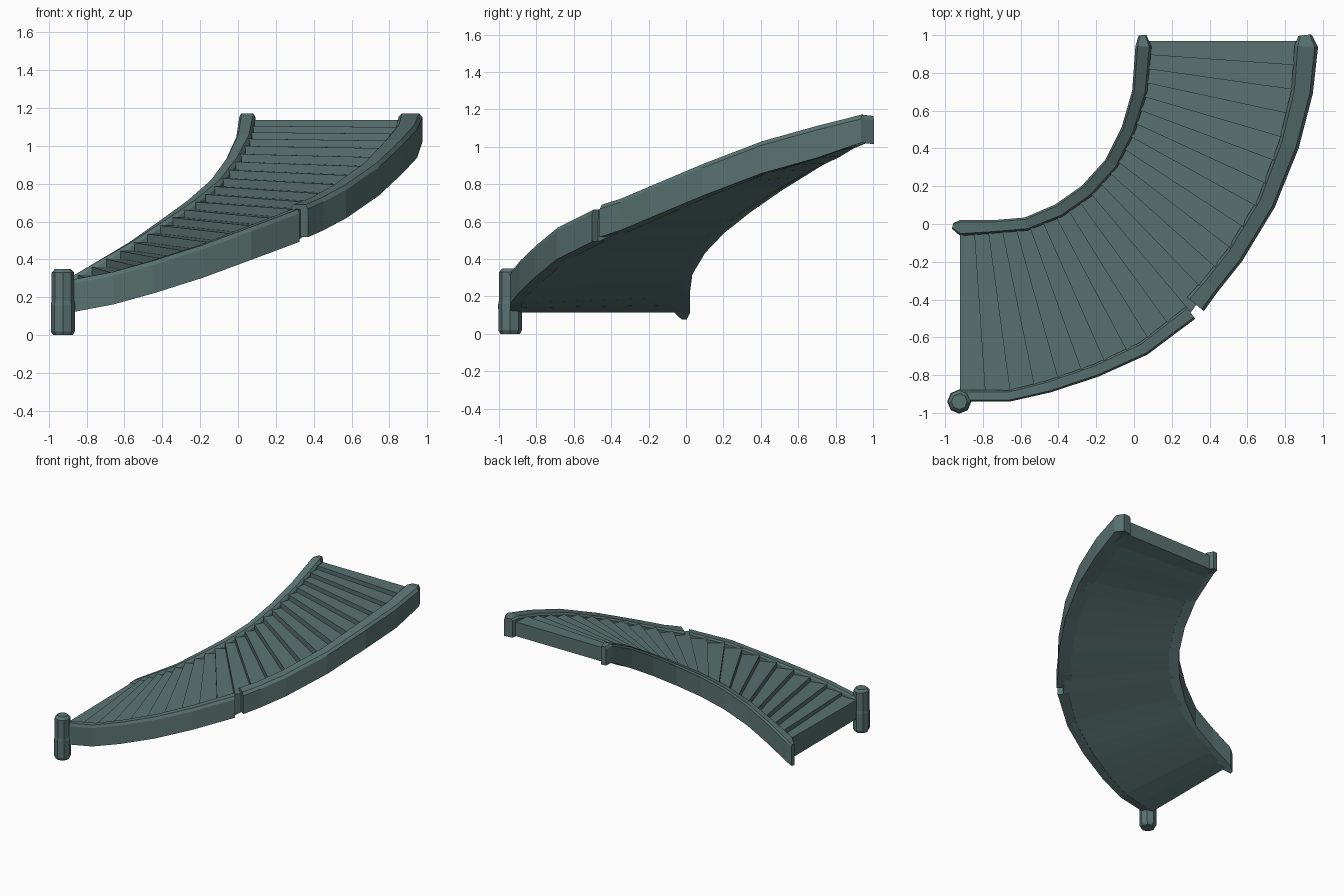
import bpy, bmesh, math
from mathutils import Vector

if "Cube" in bpy.data.objects:
    bpy.data.objects.remove(bpy.data.objects["Cube"])

mat = bpy.data.materials.new("dark teal")
mat.diffuse_color = (0.10, 0.17, 0.165, 1)
mat.use_nodes = True
mat.node_tree.nodes["Principled BSDF"].inputs["Base Color"].default_value = mat.diffuse_color


def make(name, verts, faces):
    me = bpy.data.meshes.new(name)
    me.from_pydata(verts, [], faces)
    bm = bmesh.new()
    bm.from_mesh(me)
    bmesh.ops.recalc_face_normals(bm, faces=bm.faces)
    bm.to_mesh(me)
    bm.free()
    me.materials.append(mat)
    ob = bpy.data.objects.new(name, me)
    bpy.context.collection.objects.link(ob)
    return ob


def loft(name, rings):
    """Closed skin through rings of equal point count."""
    n = len(rings[0])
    verts = [p for r in rings for p in r]
    faces = [[k * n + i, k * n + (i + 1) % n, (k + 1) * n + (i + 1) % n, (k + 1) * n + i]
             for k in range(len(rings) - 1) for i in range(n)]
    faces += [list(range(n)), list(range((len(rings) - 1) * n, len(rings) * n))]
    return make(name, verts, faces)


def stringer(name, path, depth=0.172):
    """Board swept along (x, y, top z, width); left/right upper edges lightly chamfered."""
    rings = []
    for k, (x, y, z, w) in enumerate(path):
        a, b = path[max(k - 1, 0)], path[min(k + 1, len(path) - 1)]
        t = Vector((b[0] - a[0], b[1] - a[1])).normalized()
        nx, ny = t.y, -t.x
        d = depth if z < 1.12 else 0.15
        prof = [(-.5, -d), (.5, -d), (.5, -.022), (.36, 0), (-.36, 0), (-.5, -.015)]
        rings.append([(x + nx * u * w, y + ny * u * w, z + v) for u, v in prof])
    return loft(name, rings)


# Centre lines of the side boards: x, y, top z, width
outer_low = [(-.92, -.91, .285, .06), (-.66, -.91, .335, .06), (-.45, -.86, .395, .065),
             (-.2, -.775, .475, .07), (.05, -.66, .57, .075), (.30, -.47, .665, .08)]
outer_high = [(.325, -.425, .69, .115), (.41, -.32, .725, .10), (.53, -.17, .79, .10),
              (.70, .11, .91, .10), (.82, .42, 1.03, .11), (.89, .70, 1.11, .115),
              (.912, .94, 1.172, .125), (.905, 1.0, 1.165, .07)]
inner = [(-.96, -.01, .25, .03), (-.92, -.02, .285, .085), (-.75, -.015, .385, .07),
         (-.57, 0, .49, .07), (-.4, .07, .605, .075), (-.25, .175, .71, .075),
         (-.12, .32, .82, .075), (-.03, .5, .94, .075), (.03, .7, 1.06, .08),
         (.05, .94, 1.172, .085), (.045, 1.0, 1.165, .04)]

stringer("outer_stringer_lower", outer_low)
stringer("outer_stringer_upper", outer_high)
stringer("inner_stringer", inner)


def sampler(path):
    pts = [Vector(p[:3]) for p in path]
    cum = [0]
    for a, b in zip(pts, pts[1:]):
        cum.append(cum[-1] + (b - a).xy.length)

    def at(t):
        s = min(max(t, 0), 1) * cum[-1]
        for k in range(len(pts) - 1):
            if s <= cum[k + 1] + 1e-9:
                return pts[k].lerp(pts[k + 1], (s - cum[k]) / (cum[k + 1] - cum[k]))
        return pts[-1]
    return at


end_in, end_out = (.05, .97, 1.172), (.91, .97, 1.172)
pin = sampler(inner[1:-1] + [end_in])
pout = sampler(outer_low + outer_high[:-1] + [end_out])

# Winding steps: stepped top, smooth soffit underneath
N = 22
tops, bots = [], []
for i in range(N):
    t0, t1 = i / N, (i + 1) / N
    za, zb = pin((i + .6) / N).z - .033, pout((i + .6) / N).z - .033
    if i == N - 1:
        za = zb = 1.137
    for t in (t0, t1):
        a, b = pin(t), pout(t)
        tops.append(((a.x, a.y, za), (b.x, b.y, zb)))
        d = .172 - .022 * max(0, (t - .9) / .1)
        bots.append(((a.x, a.y, a.z - d), (b.x, b.y, b.z - d)))
rings = [[ti, to, bo, bi] for (ti, to), (bi, bo) in zip(tops, bots)]
steps = loft("winding_steps", rings)
bm = bmesh.new()
bm.from_mesh(steps.data)
bmesh.ops.dissolve_degenerate(bm, edges=bm.edges, dist=1e-5)
bmesh.ops.remove_doubles(bm, verts=bm.verts, dist=1e-5)
bmesh.ops.recalc_face_normals(bm, faces=bm.faces)
bm.to_mesh(steps.data)
bm.free()

# Newel post at the foot of the outer board
loft("newel_post", [[(-.925 + r * math.cos(k * math.pi / 4), -.94 + r * math.sin(k * math.pi / 4), z)
                     for k in range(8)]
                    for z, r in ((0, .052), (.02, .063), (.16, .064), (.18, .06),
                                 (.33, .06), (.35, .042))])
